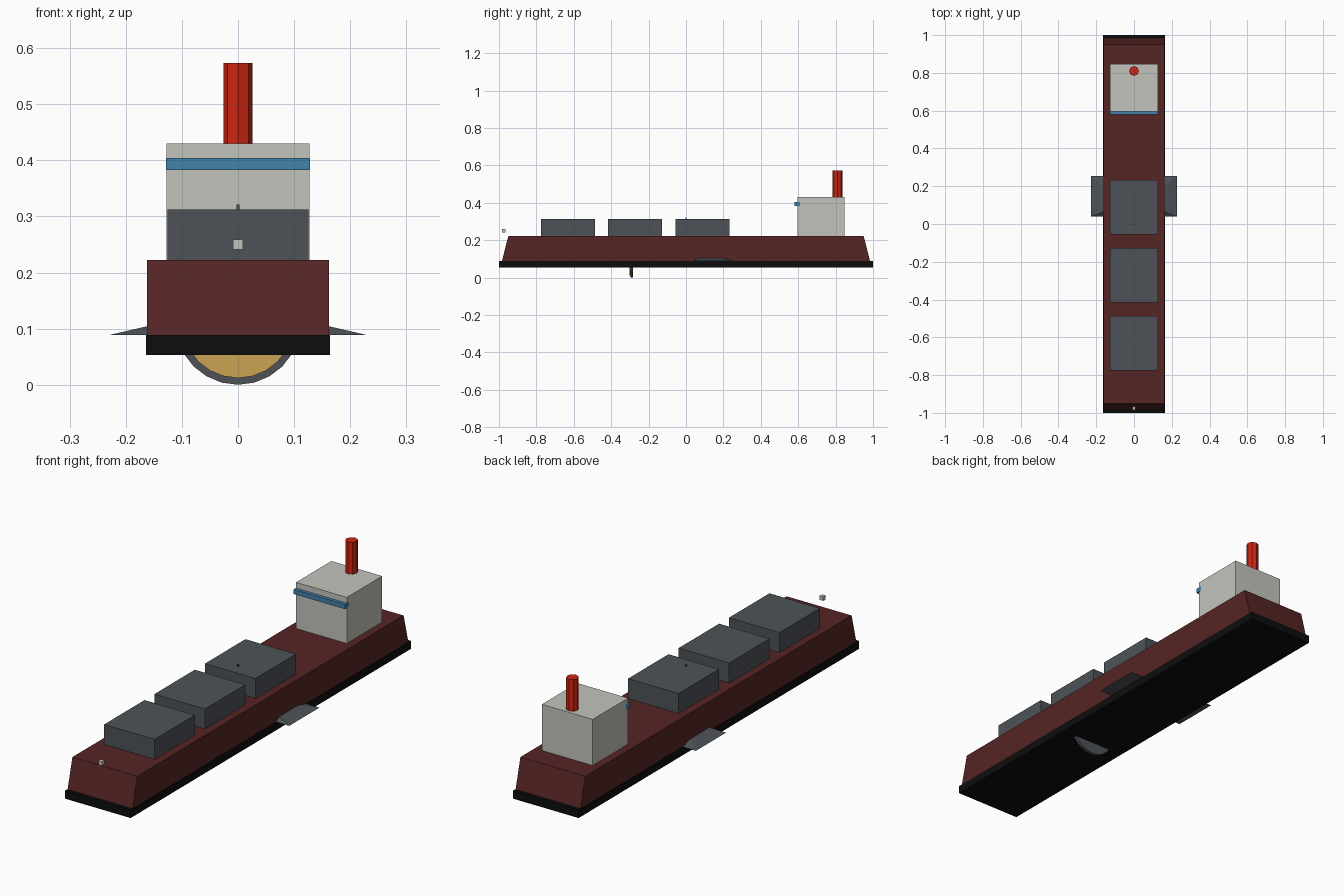
import bpy, bmesh, math
from mathutils import Matrix, Vector

old = bpy.data.objects.get("Cube")
if old:
    bpy.data.objects.remove(old, do_unlink=True)


def material(name, r, g, b):
    m = bpy.data.materials.new(name)
    m.use_nodes = True
    m.diffuse_color = (r, g, b, 1)
    m.node_tree.nodes["Principled BSDF"].inputs["Base Color"].default_value = (r, g, b, 1)
    return m


maroon = material("maroon", 0.092, 0.018, 0.018)
black = material("black", 0.004, 0.004, 0.004)
slate = material("slate_grey", 0.075, 0.086, 0.097)
white = material("off_white", 0.55, 0.55, 0.51)
red = material("funnel_red", 0.62, 0.018, 0.006)
blue = material("window_blue", 0.055, 0.22, 0.4)
gold = material("gold", 0.6, 0.37, 0.085)


def finish(bm, name, mat):
    bmesh.ops.recalc_face_normals(bm, faces=bm.faces)
    mesh = bpy.data.meshes.new(name)
    bm.to_mesh(mesh)
    bm.free()
    mesh.materials.append(mat)
    ob = bpy.data.objects.new(name, mesh)
    bpy.context.collection.objects.link(ob)
    return ob


def box(name, mat, half_x, y0, y1, z0, z1, taper=0.0):
    """Box centred on x; taper pulls the top edge in at both ends."""
    bm = bmesh.new()
    bmesh.ops.create_cube(bm, size=1)
    for v in bm.verts:
        top = v.co.z > 0
        inset = taper if top else 0
        v.co = (half_x if v.co.x > 0 else -half_x,
                y1 - inset if v.co.y > 0 else y0 + inset,
                z1 if top else z0)
    return finish(bm, name, mat)


def cylinder(name, mat, sides, radius, depth, centre, along_y=False):
    bm = bmesh.new()
    turn = Matrix.Rotation(math.pi / 2, 4, "X") if along_y else Matrix()
    bmesh.ops.create_cone(bm, cap_ends=True, segments=sides, radius1=radius,
                          radius2=radius, depth=depth,
                          matrix=Matrix.Translation(centre) @ turn)
    return finish(bm, name, mat)


def side_fin(name, side):
    """Flat wedge that thins out away from the hull."""
    bm = bmesh.new()
    sections = [(0.15, 0.068, 0.19, 0.107), (0.15, 0.04, 0.255, 0.089),
                (0.228, 0.04, 0.255, 0.089)]
    for x, y0, y1, z in sections:
        for y in (y0, y1):
            bm.verts.new(Vector((side * x, y, z)))
    bmesh.ops.convex_hull(bm, input=bm.verts)
    bmesh.ops.dissolve_limit(bm, angle_limit=0.01, verts=bm.verts, edges=bm.edges)
    return finish(bm, name, slate)


# Hull and lower band
box("lower_hull", black, 0.164, -1, 1, 0.053, 0.089)
box("hull", maroon, 0.162, -0.984, 0.984, 0.089, 0.222, taper=0.034)

# Cargo hatches
for i, y in enumerate((-0.775, -0.416, -0.055)):
    box(f"cargo_hatch_{i + 1}", slate, 0.126, y, y + 0.288, 0.222, 0.312)
box("hatch_pin", slate, 0.003, -0.003, 0.003, 0.31, 0.321)

# Bridge, window band and funnel
box("bridge", white, 0.127, 0.595, 0.847, 0.222, 0.43)
box("bridge_windows", blue, 0.128, 0.58, 0.61, 0.383, 0.404)
cylinder("funnel", red, 8, 0.026, 0.145, (0, 0.81, 0.501))

# Bow lamp
box("bow_lamp", white, 0.009, -0.984, -0.966, 0.241, 0.259)

# Side fins
for label, side in (("left", 1), ("right", -1)):
    side_fin(f"{label}_fin", side)

# Disc under the hull
cylinder("keel_disc", slate, 24, 0.112, 0.014, (0, -0.29, 0.112), True)
cylinder("keel_disc_face", gold, 24, 0.1, 0.006, (0, -0.299, 0.112), True)
